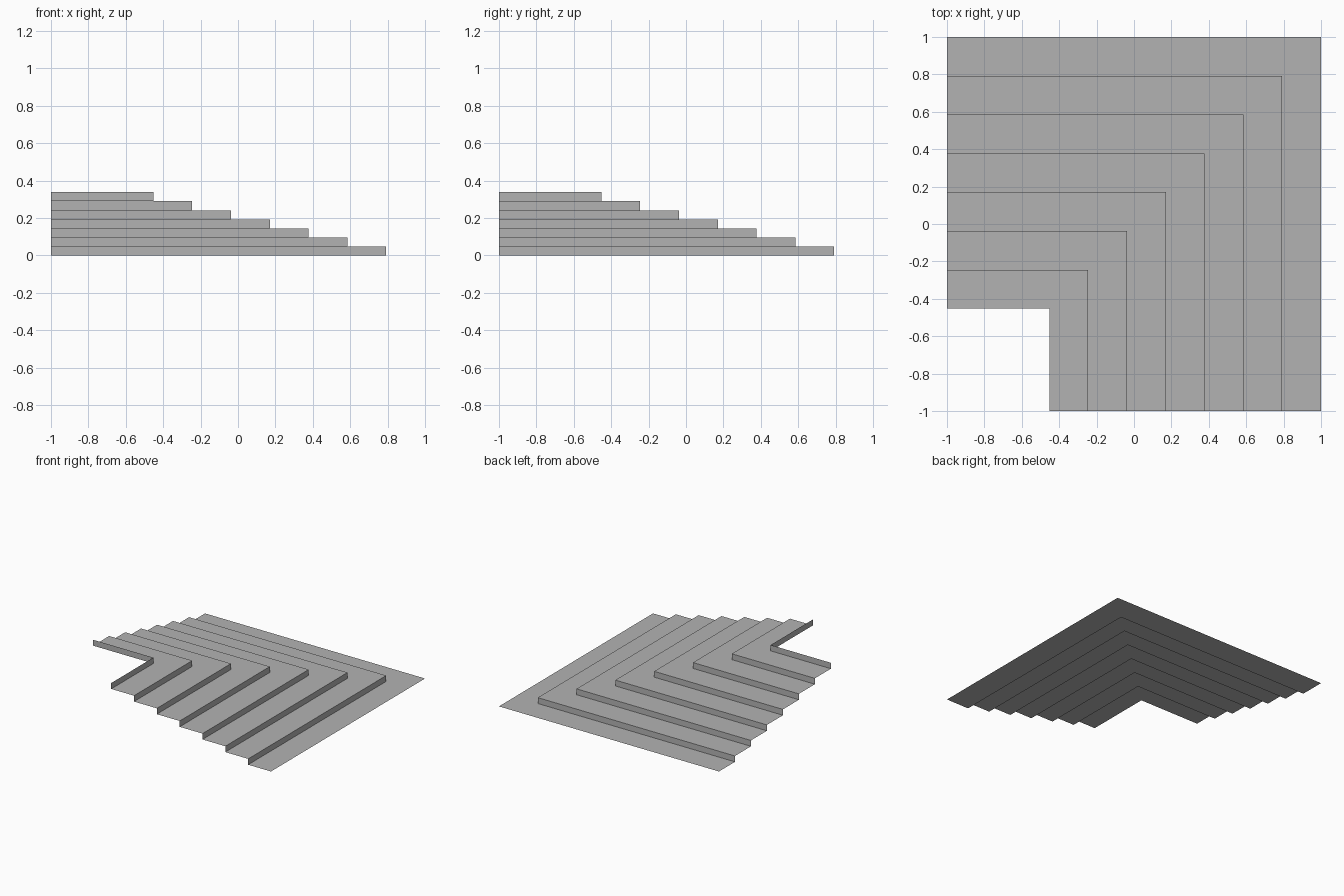
import bpy
import bmesh

cube = bpy.data.objects.get("Cube")
if cube:
    bpy.data.objects.remove(cube, do_unlink=True)

STEPS = 7
RUN = 0.2075     # tread depth
RISE = 0.0483    # riser height

# Plain grey finish
grey = bpy.data.materials.new("grey_stone")
grey.use_nodes = True
colour = (0.45, 0.45, 0.45, 1)
grey.diffuse_color = colour
grey.node_tree.nodes["Principled BSDF"].inputs["Base Color"].default_value = colour

bm = bmesh.new()


def corner_line(edge, z):
    """L-shaped line turning the corner at (edge, edge)."""
    return [bm.verts.new(p) for p in ((-1, edge, z), (edge, edge, z), (edge, -1, z))]


def bridge(lower, upper):
    """Two mitred faces joining neighbouring corner lines."""
    for i in range(2):
        bm.faces.new((upper[i], upper[i + 1], lower[i + 1], lower[i]))


# Open stair sheet: a tread, then a riser, climbing towards the inner corner
line = corner_line(1, 0)
for n in range(STEPS):
    edge = 1 - (n + 1) * RUN
    tread_back = corner_line(edge, n * RISE)
    bridge(line, tread_back)
    riser_top = corner_line(edge, (n + 1) * RISE)
    bridge(tread_back, riser_top)
    line = riser_top

mesh = bpy.data.meshes.new("corner_stairs")
bm.to_mesh(mesh)
bm.free()
mesh.materials.append(grey)
stairs = bpy.data.objects.new("corner_stairs", mesh)
bpy.context.collection.objects.link(stairs)
